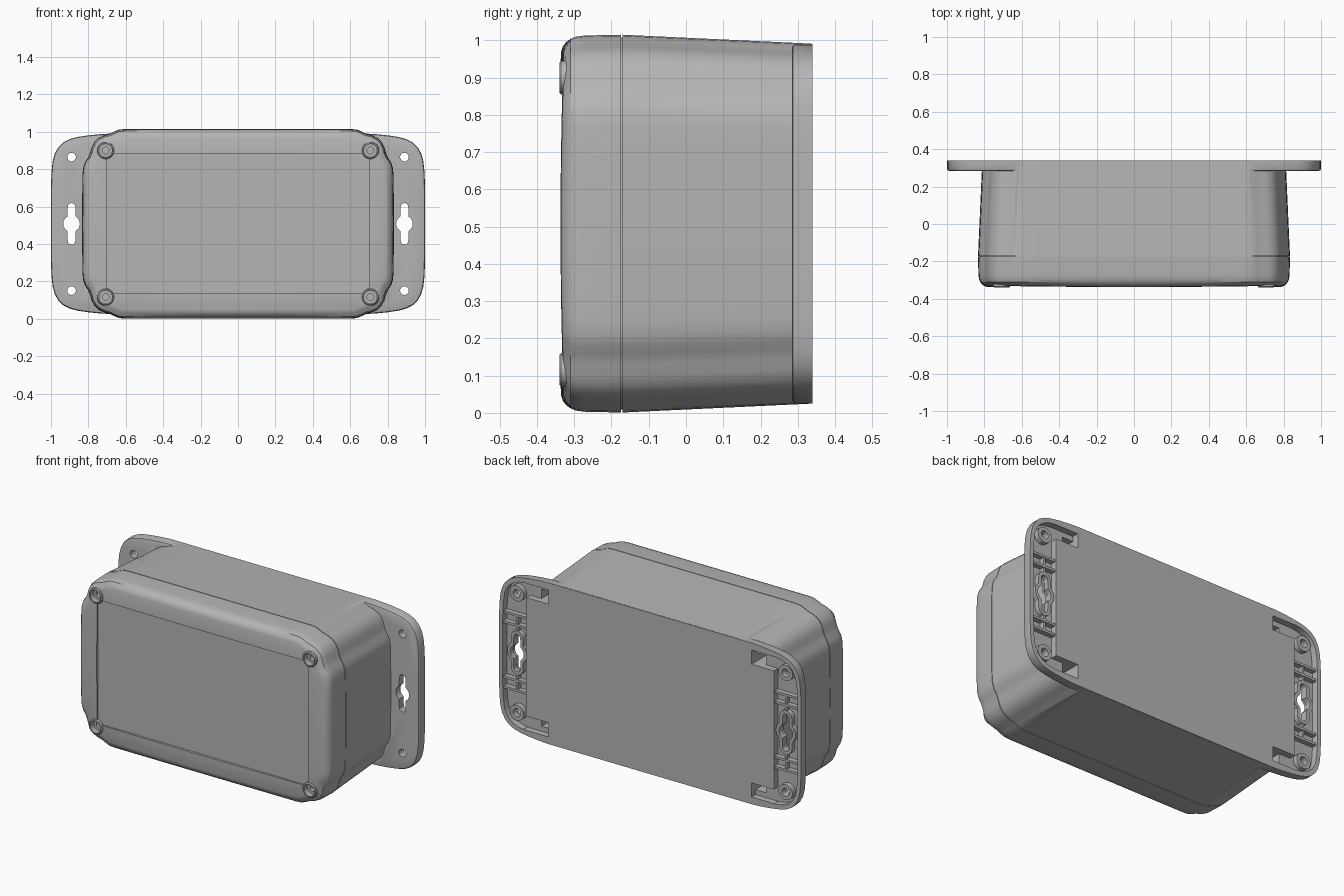
import bpy, bmesh
from math import sin, cos, pi, sqrt, hypot

if "Cube" in bpy.data.objects:
    bpy.data.objects.remove(bpy.data.objects["Cube"])

MID = 0.508  # height of the box centre line

grey = bpy.data.materials.new("grey plastic")
grey.use_nodes = True
COLOUR = (0.46, 0.46, 0.46, 1)
grey.diffuse_color = COLOUR
grey.node_tree.nodes["Principled BSDF"].inputs["Base Color"].default_value = COLOUR


# --- helpers ---
def outline(quarter, step=0.08):
    """Mirror a quarter profile (top centre to right centre) into a closed loop."""
    half = quarter + [(x, -z) for x, z in reversed(quarter[:-1])]
    full = half + [(-x, z) for x, z in reversed(half[1:-1])]
    pts = []
    for a, b in zip(full, full[1:] + full[:1]):
        n = max(1, round(hypot(b[0] - a[0], b[1] - a[1]) / step))
        pts += [(a[0] + (b[0] - a[0]) * i / n, a[1] + (b[1] - a[1]) * i / n) for i in range(n)]
    return pts


def inset(pts, d):
    """Move a clockwise loop inward by d."""
    out = []
    for i, (x, z) in enumerate(pts):
        p, q = pts[i - 1], pts[(i + 1) % len(pts)]
        tx, tz = q[0] - p[0], q[1] - p[1]
        length = hypot(tx, tz)
        out.append((x + d * tz / length, z - d * tx / length))
    return out


def circle(cx, cz, r, n=32):
    return [(cx + r * cos(2 * pi * i / n), cz + r * sin(2 * pi * i / n)) for i in range(n)]


def rect(x0, x1, z0, z1):
    return [(x0, z0), (x1, z0), (x1, z1), (x0, z1)]


def keyhole(cx, grow=0.0, n=96):
    """Vertical slot with a wider round middle."""
    w, r, s = 0.021 + grow, 0.044 + grow, 0.09
    pts = []
    for i in range(n):
        c, k = cos(2 * pi * i / n), abs(sin(2 * pi * i / n))
        if w * k <= s * abs(c):
            d = w / abs(c)
        else:
            d = s * k + sqrt(max(0, w * w - s * s * c * c))
        d = max(d, r)
        pts.append((cx + d * c, d * sin(2 * pi * i / n)))
    return pts


def loft(name, loops, ring=False):
    """Skin a list of (points, y) loops; y may be a function of x and z."""
    bm = bmesh.new()
    rows = [[bm.verts.new((x, y(x, z) if callable(y) else y, MID + z)) for x, z in pts]
            for pts, y in loops]
    n = len(rows[0])
    pairs = list(zip(rows, rows[1:])) + ([(rows[-1], rows[0])] if ring else [])
    for a, b in pairs:
        for i in range(n):
            j = (i + 1) % n
            bm.faces.new((a[i], a[j], b[j], b[i]))
    if not ring:
        bm.faces.new(rows[0])
        bm.faces.new(rows[-1])
    bmesh.ops.remove_doubles(bm, verts=bm.verts, dist=1e-5)
    bmesh.ops.recalc_face_normals(bm, faces=bm.faces)
    mesh = bpy.data.meshes.new(name)
    bm.to_mesh(mesh)
    bm.free()
    mesh.materials.append(grey)
    ob = bpy.data.objects.new(name, mesh)
    bpy.context.collection.objects.link(ob)
    return ob


def prism(name, pts, y0, y1):
    return loft(name, [(pts, y0), (pts, y1)])


def select(ob):
    bpy.ops.object.select_all(action='DESELECT')
    ob.select_set(True)
    bpy.context.view_layer.objects.active = ob


def combine(target, other, operation='DIFFERENCE'):
    mod = target.modifiers.new("combine", 'BOOLEAN')
    mod.operation, mod.object, mod.solver = operation, other, 'EXACT'
    select(target)
    bpy.ops.object.modifier_apply(modifier=mod.name)
    bpy.data.objects.remove(other)


def smooth(ob):
    select(ob)
    bpy.ops.object.shade_smooth_by_angle(angle=0.5)


CORNERS = [(sx, sz) for sx in (-1, 1) for sz in (-1, 1)]

# --- box outline with stepped, rounded corners ---
box = outline([(0, .507), (.60, .507), (.635, .504), (.66, .494), (.685, .482), (.715, .474),
               (.745, .460), (.768, .438), (.783, .41), (.791, .38), (.803, .352),
               (.818, .33), (.828, .30), (.832, .26), (.834, 0)])
back_box = [(x * 0.973, z * 0.953) for x, z in box]

# --- lid: rounded edge, gently crowned rim, flat sunken panel ---
def crown(base):
    return lambda x, z: base + 0.014 * (x / 0.83) ** 2 * (z / 0.5) ** 2

panel = [(max(-.70, min(.70, x)), max(-.373, min(.373, z))) for x, z in box]
lid = loft("lid", [
    (inset(box, .008), -.160), (inset(box, .008), -.174), (box, -.174),
    (inset(box, .002), -.27), (inset(box, .005), -.295), (inset(box, .011), -.31),
    (inset(box, .02), crown(-.322)), (inset(box, .032), crown(-.331)),
    (inset(box, .048), crown(-.336)), (panel, crown(-.337)), (panel, -.323)])

# Screw bosses with stepped holes
for sx, sz in CORNERS:
    cx, cz = sx * 0.708, sz * 0.392
    boss = loft("boss", [(circle(cx, cz, .048), -.29), (circle(cx, cz, .045), -.335),
                         (circle(cx, cz, .040), -.340)])
    combine(lid, boss, 'UNION')
    combine(lid, prism("cut", circle(cx, cz, .034), -.36, -.305))
    combine(lid, prism("cut", circle(cx, cz, .018), -.36, -.25))
smooth(lid)

# --- base: tapered box joined to the mounting flange ---
base = loft("base", [(box, -.170), (back_box, .335)])
flange = outline([(0, .4825), (.68, .4825), (.74, .479), (.80, .473), (.86, .464), (.90, .453),
                  (.935, .435), (.962, .408), (.98, .375), (.991, .335), (.997, .28),
                  (1, .2), (1, 0)])
combine(base, loft("flange", [(inset(flange, .012), .284), (inset(flange, .004), .287),
                              (flange, .296), (flange, .34)]), 'UNION')

# Hollows in the back and holes through the flange
edge = [(.82, .441), (.87, .434), (.91, .418), (.942, .39), (.963, .35), (.973, .28), (.976, .2)]
for s in (-1, 1):
    side = [(s * x, z) for x, z in edge + [(x, -z) for x, z in reversed(edge)]]
    combine(base, prism("cut", side, .300, .36))
    combine(base, prism("cut", keyhole(s * .89), .25, .36))
for sx, sz in CORNERS:
    x0, x1 = sorted((sx * .672, sx * .84))
    z0, z1 = sorted((sz * .355, sz * .440))
    combine(base, prism("cut", rect(x0, x1, z0, z1), .301, .36))
    x0, x1 = sorted((sx * .672, sx * .745))
    z0, z1 = sorted((sz * .355, sz * .410))
    combine(base, prism("cut", rect(x0, x1, z0, z1), .20, .36))
    combine(base, prism("cut", circle(sx * .89, sz * .357, .023), .25, .36))
smooth(base)

# --- stiffeners inside the flange hollows ---
for s, label in ((-1, "right"), (1, "left")):
    cx = s * 0.89
    inner, outer = keyhole(cx, .001), keyhole(cx, .02)
    smooth(loft(label + "_keyhole_collar",
                [(outer, .298), (outer, .328), (inner, .328), (inner, .298)], ring=True))
    for sz, level in ((-1, "lower"), (1, "upper")):
        cz = sz * 0.357
        hole, wall = circle(cx, cz, .024), circle(cx, cz, .046)
        smooth(loft(f"{label}_{level}_hole_collar",
                    [(wall, .298), (wall, .33), (hole, .33), (hole, .298)], ring=True))
        for k, z in enumerate((.165, .225)):
            x0, x1 = sorted((s * .815, s * .98))
            prism(f"{label}_{level}_cross_rib_{k + 1}",
                  rect(x0, x1, sz * z - .007, sz * z + .007), .298, .33)
        z0, z1 = sorted((sz * .13, sz * .225))
        prism(f"{label}_{level}_upright_rib", rect(cx - .007, cx + .007, z0, z1), .298, .326)
